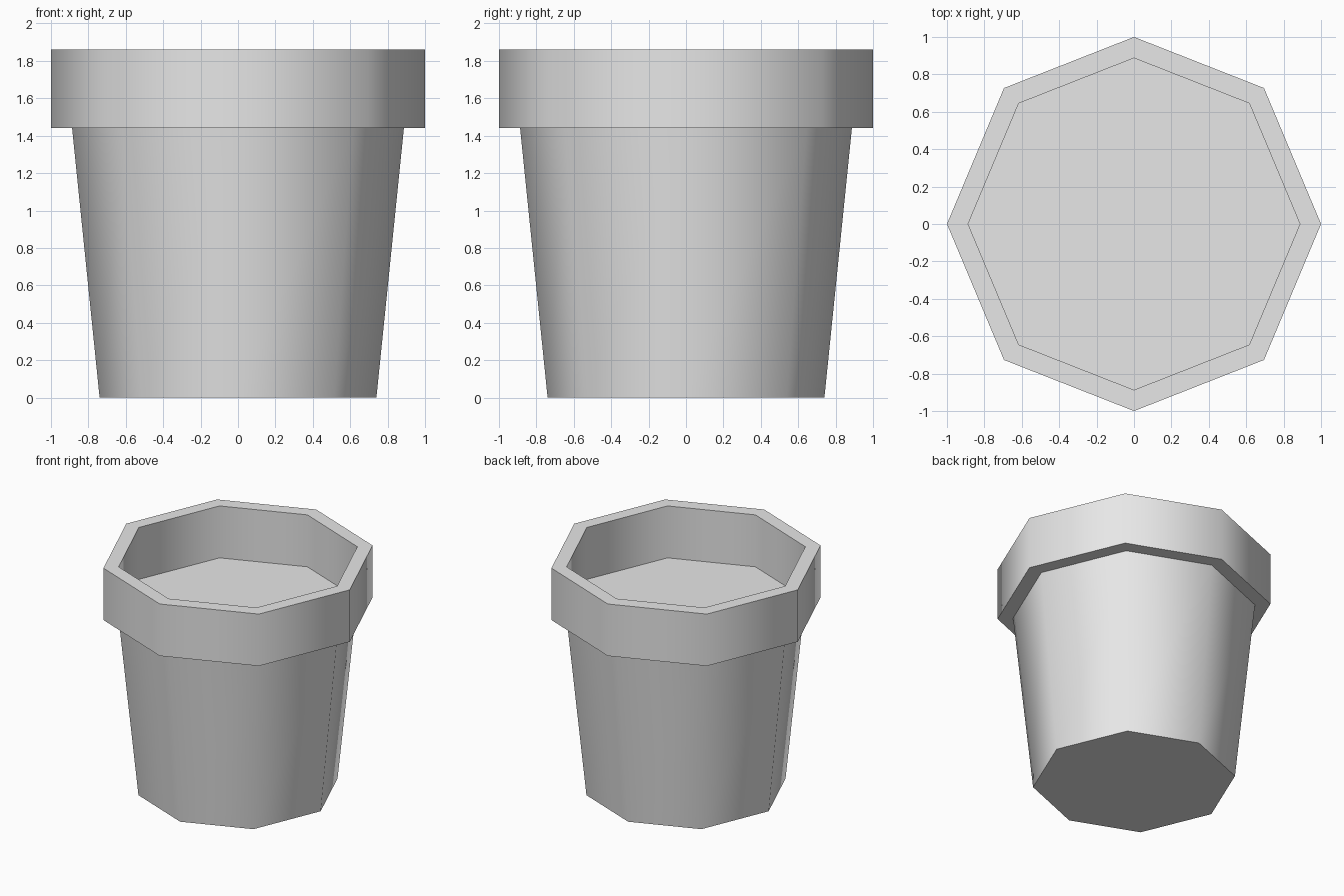
import bpy
import bmesh
import math

if "Cube" in bpy.data.objects:
    bpy.data.objects.remove(bpy.data.objects["Cube"])

# Slightly irregular octagon outline, corners on the axes
OUTLINE = [(1, 0), (0.695, 0.727), (0, 1), (-0.695, 0.727),
           (-1, 0), (-0.695, -0.727), (0, -1), (0.695, -0.727)]

grey = bpy.data.materials.new("light_grey")
grey.diffuse_color = (0.8, 0.8, 0.8, 1)
grey.use_nodes = True
grey.node_tree.nodes["Principled BSDF"].inputs["Base Color"].default_value = grey.diffuse_color


def loft(name, profile, closed):
    """Sweep (radius, height) points round the outline; cap the ends or close the loop."""
    bm = bmesh.new()
    rings = [[bm.verts.new((x * r, y * r, z)) for x, y in OUTLINE] for r, z in profile]
    pairs = list(zip(rings, rings[1:]))
    if closed:
        pairs.append((rings[-1], rings[0]))
    else:
        bm.faces.new(rings[0])
        bm.faces.new(rings[-1])
    n = len(OUTLINE)
    for a, b in pairs:
        for i in range(n):
            j = (i + 1) % n
            bm.faces.new((a[i], a[j], b[j], b[i]))
    bmesh.ops.recalc_face_normals(bm, faces=bm.faces)
    mesh = bpy.data.meshes.new(name)
    bm.to_mesh(mesh)
    bm.free()
    mesh.materials.append(grey)
    obj = bpy.data.objects.new(name, mesh)
    bpy.context.collection.objects.link(obj)
    # Smooth sides, sharp rims
    bpy.ops.object.select_all(action='DESELECT')
    obj.select_set(True)
    bpy.context.view_layer.objects.active = obj
    bpy.ops.object.shade_smooth_by_angle(angle=math.radians(60))
    return obj


# Tapered pot body, its top cap is the floor seen inside the rim
loft("pot_body", [(0.74, 0), (0.887, 1.44)], closed=False)

# Thick collar round the top
loft("pot_rim", [(0.887, 1.44), (1, 1.44), (1, 1.86), (0.887, 1.86)], closed=True)
